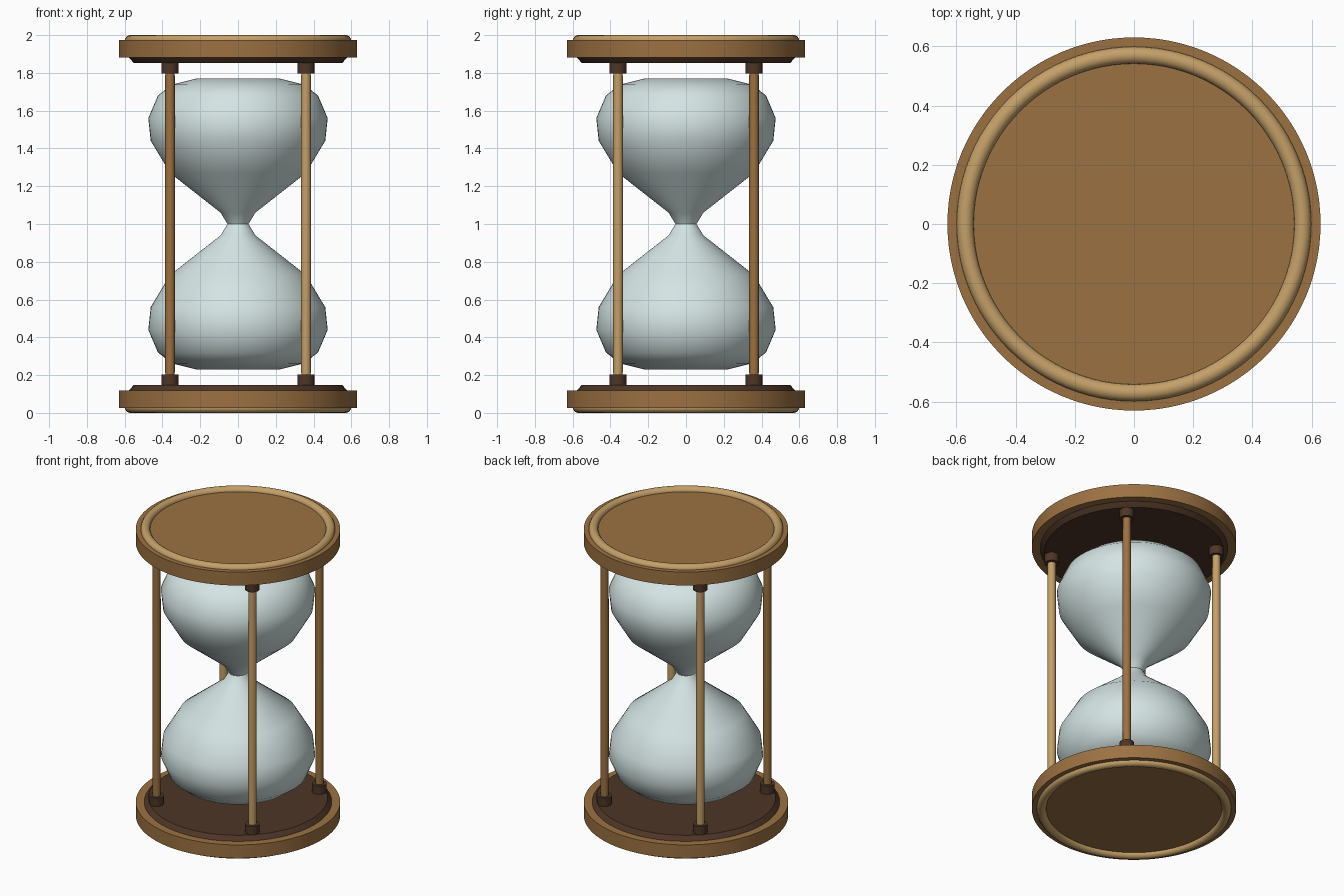
import bpy, math

if "Cube" in bpy.data.objects:
    bpy.data.objects.remove(bpy.data.objects["Cube"])


def material(name, rgb):
    m = bpy.data.materials.new(name)
    m.diffuse_color = (*rgb, 1)
    m.use_nodes = True
    m.node_tree.nodes["Principled BSDF"].inputs["Base Color"].default_value = m.diffuse_color
    return m


WOOD = material("wood", (0.33, 0.165, 0.055))
LIGHT = material("light_wood", (0.55, 0.35, 0.14))
DARK = material("dark_wood", (0.075, 0.036, 0.02))
GLASS = material("glass", (0.66, 0.78, 0.77))


def lathe(name, profile, mat, sides=64, x=0, y=0, angle=30):
    """Revolve (radius, z) points around the vertical axis, with capped ends."""
    verts, faces = [], []
    for r, z in profile:
        for i in range(sides):
            a = 2 * math.pi * i / sides
            verts.append((r * math.cos(a), r * math.sin(a), z))
    for k in range(len(profile) - 1):
        for i in range(sides):
            j = (i + 1) % sides
            a, b = k * sides, (k + 1) * sides
            faces.append((a + i, a + j, b + j, b + i))
    faces.append(tuple(reversed(range(sides))))
    last = (len(profile) - 1) * sides
    faces.append(tuple(range(last, last + sides)))
    mesh = bpy.data.meshes.new(name)
    mesh.from_pydata(verts, [], faces)
    ob = bpy.data.objects.new(name, mesh)
    bpy.context.collection.objects.link(ob)
    ob.location = (x, y, 0)
    finish(ob, mat, angle)
    return ob


def finish(ob, mat, angle):
    ob.data.materials.append(mat)
    bpy.ops.object.select_all(action='DESELECT')
    ob.select_set(True)
    bpy.context.view_layer.objects.active = ob
    bpy.ops.object.shade_smooth_by_angle(angle=math.radians(angle))


def flip(profile):
    """Mirror a profile about mid height z = 1."""
    return [(r, 2 - z) for r, z in reversed(profile)]


# End plates: disc, dark inner step and rounded rim ring
disc = [(0.63, 0.027), (0.63, 0.118)]
step = [(0.58, 0.115), (0.575, 0.122), (0.552, 0.147)]
for end, turn, z in (("bottom", lambda p: p, 0.029), ("top", flip, 1.971)):
    lathe(end + "_plate", turn(disc), WOOD, 96)
    lathe(end + "_inner_step", turn(step), DARK, 96)
    bpy.ops.mesh.primitive_torus_add(major_radius=0.57, minor_radius=0.029,
                                     major_segments=96, minor_segments=16,
                                     location=(0, 0, z))
    ring = bpy.context.object
    ring.name = end + "_rim_ring"
    finish(ring, LIGHT, 60)

# Glass: one lower bulb profile mirrored through the neck
bulb = [(0.222, 0.23), (0.35, 0.262), (0.424, 0.32), (0.475, 0.44),
        (0.462, 0.56), (0.36, 0.73), (0.092, 0.94)]
lathe("glass_bulbs", bulb + [(0.056, 1.0)] + flip(bulb), GLASS, 64, angle=60)

# Four posts with a collar at each end, woods alternating round the frame
collar = [(0.045, 0.14), (0.045, 0.204)]
for sx, side in ((-1, "left"), (1, "right")):
    for sy, depth in ((-1, "front"), (1, "back")):
        x, y = 0.36 * sx, 0.36 * sy
        tag = depth + "_" + side
        lathe(tag + "_post", [(0.025, 0.15), (0.027, 1.0), (0.025, 1.85)],
              WOOD if sx == sy else LIGHT, 16, x, y, 40)
        lathe(tag + "_bottom_collar", collar, DARK, 16, x, y, 40)
        lathe(tag + "_top_collar", flip(collar), DARK, 16, x, y, 40)
